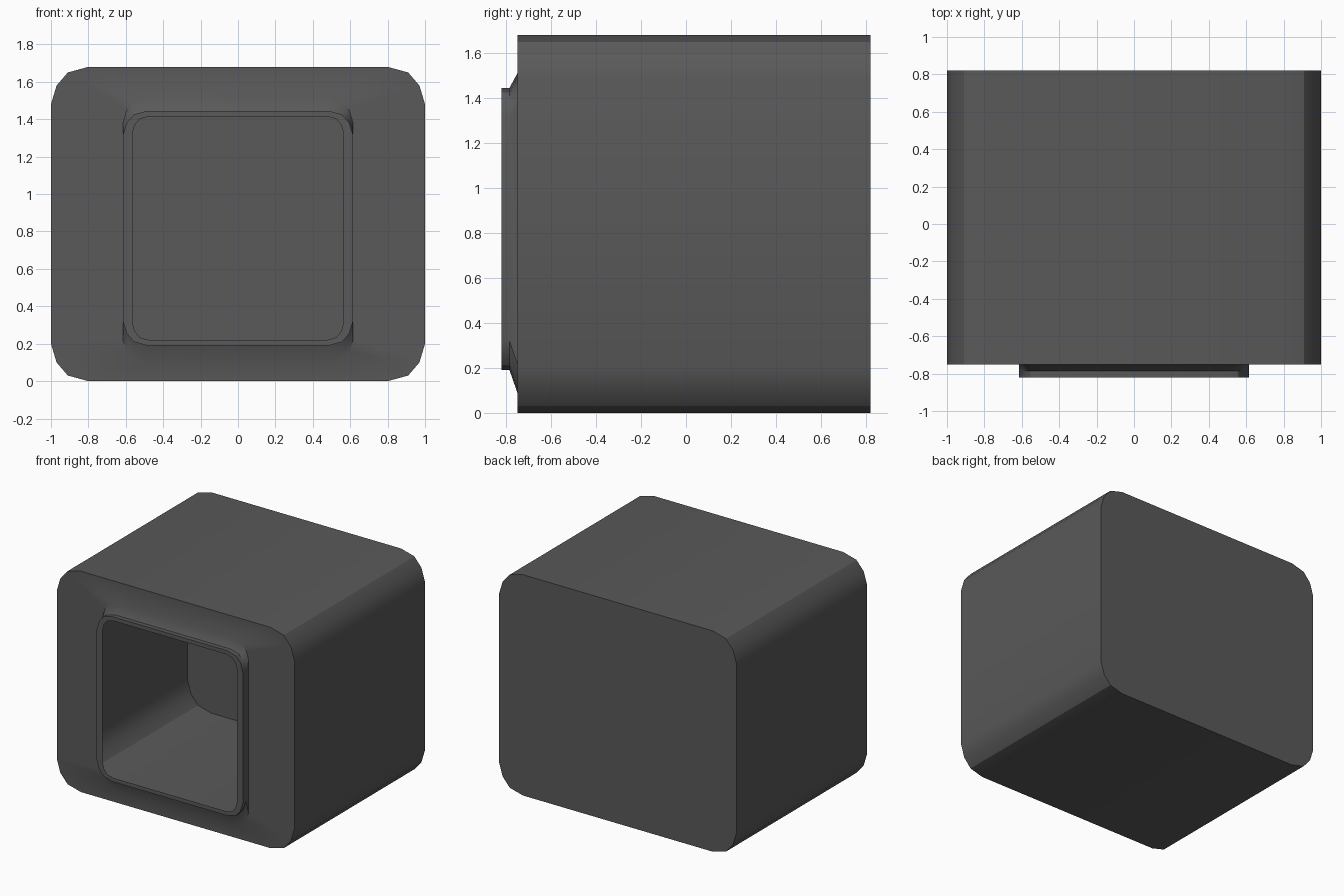
import bpy, bmesh

if "Cube" in bpy.data.objects:
    bpy.data.objects.remove(bpy.data.objects["Cube"])

# Corner cut as fractions of the radius, from the vertical to the horizontal side
CUT = [(0.0, 1.0), (0.15, 0.5), (0.45, 0.15), (1.0, 0.0)]


def rounded_loop(bm, y, half_w, z0, z1, r):
    """Rounded rectangle in the xz plane, 16 points, counter-clockwise from the front."""
    pts = []
    for sx, sz, flip in ((1, -1, True), (1, 1, False), (-1, 1, True), (-1, -1, False)):
        zc = z1 if sz > 0 else z0
        corner = [(sx * (half_w - a * r), zc - sz * b * r) for a, b in CUT]
        pts += corner[::-1] if flip else corner
    return [bm.verts.new((x, y, z)) for x, z in pts]


bm = bmesh.new()
loops = [rounded_loop(bm, *args) for args in (
    (0.82, 1.0, 0.0, 1.68, 0.2),        # back edge of the body
    (-0.75, 1.0, 0.0, 1.68, 0.2),       # front edge of the body
    (-0.75, 0.615, 0.09, 1.51, 0.13),   # flared foot of the rim
    (-0.785, 0.615, 0.19, 1.445, 0.13),  # top of the flare
    (-0.82, 0.615, 0.19, 1.445, 0.13),  # outer lip
    (-0.82, 0.565, 0.22, 1.415, 0.09),  # inner lip, opening
)]

# Skin between neighbouring loops, closed at the back, open at the front
for a, b in zip(loops, loops[1:]):
    n = len(a)
    for i in range(n):
        j = (i + 1) % n
        bm.faces.new((a[i], b[i], b[j], a[j]))
bm.faces.new(loops[0])
bm.normal_update()
# Make the normals point outwards
if loops[0][0].link_faces and min(f.normal.z for f in bm.faces
                                 if f.calc_center_median().z < 0.001) > -0.5:
    bmesh.ops.reverse_faces(bm, faces=bm.faces[:-1])
bm.faces.ensure_lookup_table()
back = bm.faces[-1]
back.normal_update()
if back.normal.y < 0:
    back.normal_flip()

mesh = bpy.data.meshes.new("hollow_housing")
bm.to_mesh(mesh)
bm.free()
housing = bpy.data.objects.new("hollow_housing", mesh)
bpy.context.collection.objects.link(housing)

# Dark grey finish
mat = bpy.data.materials.new("dark_grey")
mat.diffuse_color = (0.1, 0.1, 0.1, 1)
mat.use_nodes = True
mat.node_tree.nodes["Principled BSDF"].inputs["Base Color"].default_value = mat.diffuse_color
mesh.materials.append(mat)

bpy.context.view_layer.objects.active = housing
housing.select_set(True)
bpy.ops.object.shade_smooth_by_angle(angle=0.55)
